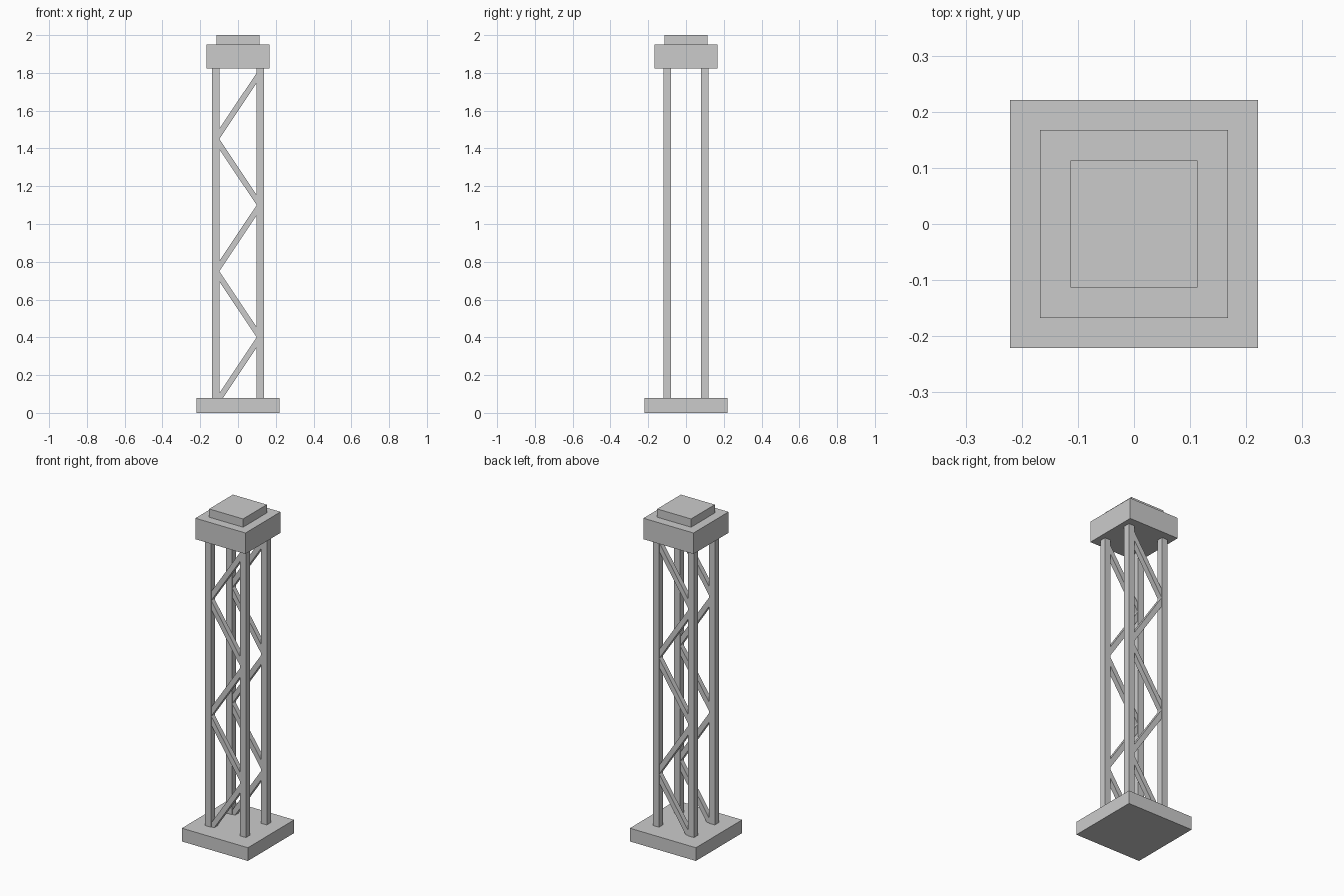
import bpy
import math

if "Cube" in bpy.data.objects:
    bpy.data.objects.remove(bpy.data.objects["Cube"])

LEG_X, LEG_Y = 0.117, 0.10
BASE_TOP, CAP_BOTTOM = 0.08, 1.823


def box(name, size, centre, tilt=0.0):
    """Box with given size, centred at a point, tilted about the y axis."""
    bpy.ops.mesh.primitive_cube_add(size=1, location=centre)
    ob = bpy.context.object
    ob.name = name
    ob.scale = size
    bpy.ops.object.transform_apply(location=False, rotation=False, scale=True)
    ob.rotation_euler = (0, tilt, 0)
    return ob


def slab(name, width, z0, z1):
    return box(name, (width, width, z1 - z0), (0, 0, (z0 + z1) / 2))


# Base plate and stepped cap
slab("base_plate", 0.442, 0.0, BASE_TOP)
slab("cap_block", 0.335, CAP_BOTTOM, 1.95)
slab("cap_top_plate", 0.227, 1.95, 2.0)

# Zigzag nodes, alternating left and right
nodes = [(LEG_X * (-1 if i % 2 == 0 else 1), 0.05 + 0.35 * i) for i in range(6)]

for side, y in (("front", -LEG_Y), ("back", LEG_Y)):
    # Corner legs
    for hand, x in (("left", -LEG_X), ("right", LEG_X)):
        box(f"{side}_{hand}_leg", (0.039, 0.039, CAP_BOTTOM - BASE_TOP),
            (x, y, (CAP_BOTTOM + BASE_TOP) / 2))
    # Diagonal braces
    for i, ((xa, za), (xb, zb)) in enumerate(zip(nodes, nodes[1:])):
        dx, dz = xb - xa, zb - za
        box(f"{side}_brace_{i + 1}", (0.03, 0.03, math.hypot(dx, dz)),
            ((xa + xb) / 2, y, (za + zb) / 2), math.atan2(dx, dz))
